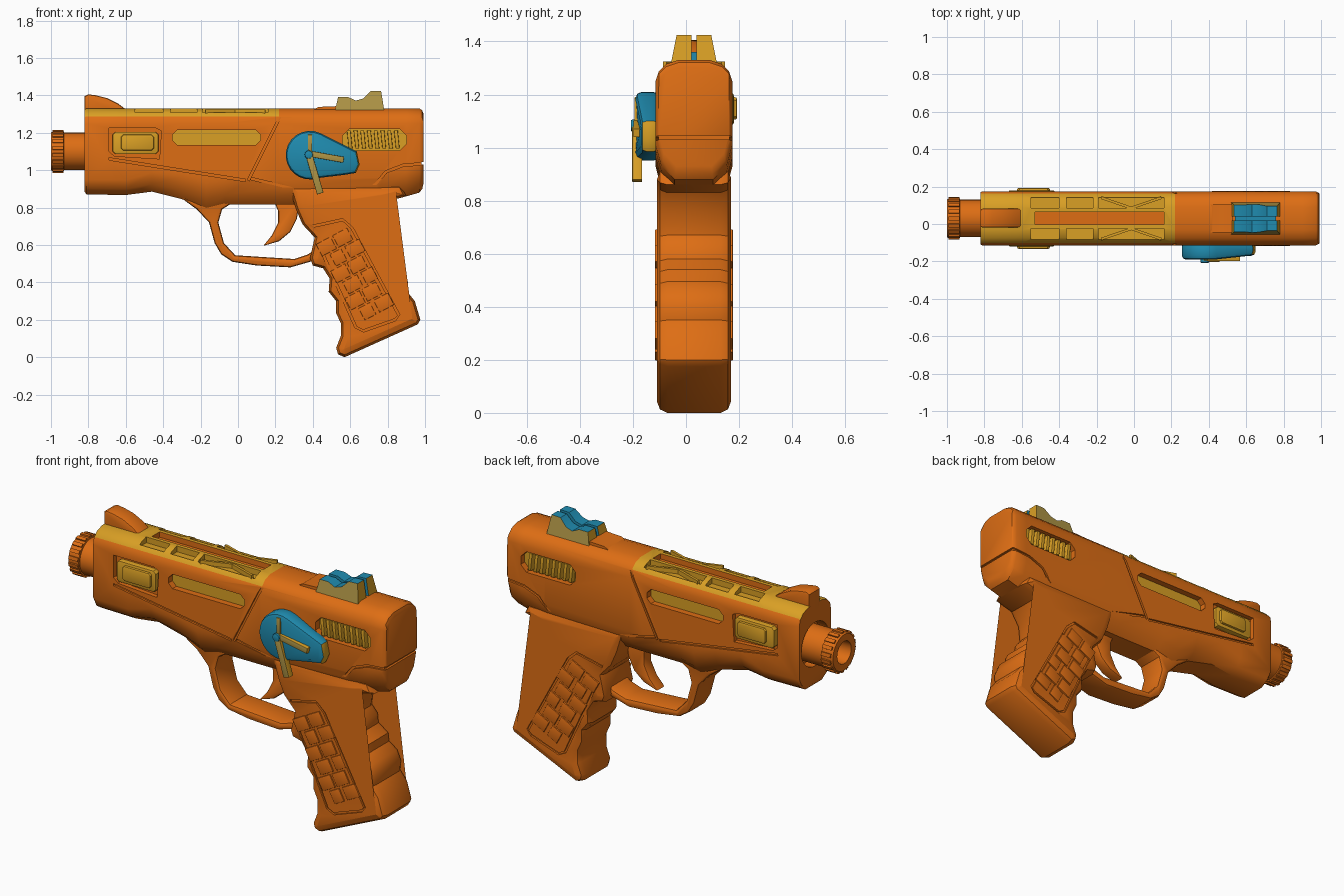
import bpy, bmesh, math
from mathutils import Vector, Matrix

if "Cube" in bpy.data.objects:
    bpy.data.objects.remove(bpy.data.objects["Cube"])

CY = 0.03    # centre plane of the toy
HW = 0.145   # half width of the body


def material(name, rgb):
    m = bpy.data.materials.new(name)
    m.diffuse_color = (*rgb, 1)
    m.use_nodes = True
    m.node_tree.nodes["Principled BSDF"].inputs["Base Color"].default_value = m.diffuse_color
    return m


MATS = [material("orange", (0.73, 0.155, 0.007)), material("yellow", (0.70, 0.35, 0.018)),
        material("blue", (0.014, 0.26, 0.43)), material("khaki", (0.43, 0.30, 0.06))]
ORANGE, YELLOW, BLUE, KHAKI = range(4)


def finish(name, bm, mat=ORANGE, angle=35):
    bmesh.ops.recalc_face_normals(bm, faces=bm.faces)
    me = bpy.data.meshes.new(name)
    bm.to_mesh(me)
    bm.free()
    ob = bpy.data.objects.new(name, me)
    bpy.context.collection.objects.link(ob)
    for m in MATS:
        me.materials.append(m)
    for p in me.polygons:
        p.material_index = mat
    smooth(ob, angle)
    return ob


def smooth(ob, angle=35):
    bpy.ops.object.select_all(action='DESELECT')
    ob.select_set(True)
    bpy.context.view_layer.objects.active = ob
    bpy.ops.object.shade_smooth_by_angle(angle=math.radians(angle))


def paint(ob, rule):
    for p in ob.data.polygons:
        p.material_index = rule(p.center, p.normal)


def skin(bm, rings):
    """Join rings of points with quads and cap both ends."""
    vs = [[bm.verts.new(p) for p in r] for r in rings]
    n = len(vs[0])
    for a, b in zip(vs, vs[1:]):
        for i in range(n):
            bm.faces.new((a[i], a[(i + 1) % n], b[(i + 1) % n], b[i]))
    bm.faces.new(vs[0])
    bm.faces.new(vs[-1])


def inset(pts, d):
    n = len(pts)
    area = sum(pts[i][0] * pts[(i + 1) % n][1] - pts[(i + 1) % n][0] * pts[i][1] for i in range(n))
    s = 1 if area > 0 else -1
    out = []
    for i in range(n):
        p, q, r = (Vector(pts[(i + k) % n]) for k in (-1, 0, 1))
        a, b = (q - p).normalized(), (r - q).normalized()
        na, nb = Vector((-a.y, a.x)) * s, Vector((-b.y, b.x)) * s
        m = na + nb
        out.append(q + m * (d / max(0.7, 1 + na.dot(nb))))
    return out


def prism(bm, pts, y0, y1, b=0.0):
    """Extrude an x-z outline along y with rounded rims of size b."""
    steps = [(b, 0), (0.3 * b, 0.3 * b), (0, b)] if b else [(0, 0)]
    lay = [(d, y0 + h) for d, h in steps] + [(d, y1 - h) for d, h in reversed(steps)]
    skin(bm, [[(p[0], y, p[1]) for p in inset(pts, d)] for d, y in lay])


def part(name, pts, y0, y1, b=0.0, mat=ORANGE):
    bm = bmesh.new()
    prism(bm, pts, y0, y1, b)
    return finish(name, bm, mat)


def both(bm, pts, a, c, b=0.0):
    """The same prism on both flanks, at distances a to c from the centre plane."""
    prism(bm, pts, CY - c, CY - a, b)
    prism(bm, pts, CY + a, CY + c, b)


def ribbon(path, w):
    v = [Vector(p) for p in path]
    side = []
    for i in range(len(v)):
        t = (v[min(i + 1, len(v) - 1)] - v[max(i - 1, 0)]).normalized()
        side.append(Vector((-t.y, t.x)) * w / 2)
    return [p + s for p, s in zip(v, side)] + [p - s for p, s in reversed(list(zip(v, side)))]


def rect(x0, x1, z0, z1):
    return [(x0, z0), (x1, z0), (x1, z1), (x0, z1)]


def cham(x0, x1, z0, z1, c):
    return [(x0 + c, z0), (x1 - c, z0), (x1, z0 + c), (x1, z1 - c),
            (x1 - c, z1), (x0 + c, z1), (x0, z1 - c), (x0, z0 + c)]


def lathe(bm, prof, n=32, z=1.1):
    skin(bm, [[(x, CY + max(r, 1e-4) * math.cos(t), z + max(r, 1e-4) * math.sin(t))
               for t in (2 * math.pi * i / n for i in range(n))] for x, r in prof])


def cut(ob, bm):
    c = finish("cutter", bm)
    c.hide_render = True
    m = ob.modifiers.new("cut", 'BOOLEAN')
    m.operation, m.solver, m.object, m.use_self = 'DIFFERENCE', 'EXACT', c, True
    bpy.context.view_layer.objects.active = ob
    bpy.ops.object.modifier_apply(modifier=m.name)
    bpy.data.objects.remove(c)


# body: rounded cross-sections along x (x, bottom, bottom rounding, top, half width)
def section(x, zb, rb, zt=1.33, hw=HW):
    half = [(0.06, zt), (0.105, zt - 0.015), (0.132, zt - 0.042), (hw, zt - 0.08),
            (hw, zb + rb), (hw * 0.85, zb + rb * 0.4), (hw * 0.5, zb)]
    return [(x, CY + y, z) for y, z in half] + [(x, CY - y, z) for y, z in reversed(half)]


bm = bmesh.new()
skin(bm, [section(*s) for s in [
    (-0.82, 0.885, 0.07, 1.325, 0.14), (-0.81, 0.87, 0.08), (-0.6, 0.867, 0.08), (-0.46, 0.885, 0.1),
    (-0.3, 0.845, 0.12), (-0.17, 0.79, 0.14), (-0.07, 0.815, 0.13), (0.22, 0.815, 0.13),
    (0.75, 0.83, 0.13), (0.9, 0.86, 0.13), (0.97, 0.88, 0.13), (0.985, 0.9, 0.13, 1.32, 0.138),
    (0.992, 0.93, 0.12, 1.30, 0.133)]])
body = finish("body", bm)

# flank pockets, top windows and muzzle recess
bm = bmesh.new()
both(bm, cham(-0.35, 0.12, 1.135, 1.215, 0.025), 0.11, 0.3)
both(bm, [(-0.69, 1.1), (-0.66, 1.075), (-0.42, 1.06), (-0.41, 1.21), (-0.44, 1.225), (-0.69, 1.225)], 0.12, 0.3)
both(bm, cham(0.56, 0.9, 1.105, 1.22, 0.035), 0.11, 0.3)
for x0, x1 in ((-0.55, -0.40), (-0.36, -0.22), (-0.19, 0.16)):
    both(bm, rect(x0, x1, 1.298, 1.4), 0.055, 0.112)
prism(bm, rect(-0.53, 0.16, 1.3, 1.4), CY - 0.034, CY + 0.034)
lathe(bm, [(-0.9, 0.122), (-0.76, 0.122)])
cut(body, bm)

# panel seams
for path in ([(0.225, 1.285), (0.055, 0.945)], [(-0.69, 1.06), (0.04, 0.945)],
             [(0.07, 0.955), (0.3, 0.9), (0.5, 0.865)],
             [(0.66, 0.87), (0.74, 0.93), (0.79, 0.99), (0.88, 1.025), (1.05, 1.04)]):
    bm = bmesh.new()
    both(bm, ribbon(path, 0.013), HW - 0.011, 0.3)
    cut(body, bm)
bm = bmesh.new()
prism(bm, rect(0.98, 1.1, 1.031, 1.044), -0.3, 0.4)
cut(body, bm)


def body_rule(c, n):
    off = abs(c.y - CY)
    if c.x < 0.22 and c.z > 1.284:
        return ORANGE if off < 0.0345 and c.z < 1.325 and -0.54 < c.x < 0.17 else YELLOW
    if abs(n.y) > 0.9 and off < 0.115 and 1.05 < c.z < 1.25 and c.x > -0.4:
        return YELLOW
    return ORANGE


paint(body, body_rule)
smooth(body)

# diagonal struts in the long top windows
bm = bmesh.new()
for s in (-1, 1):
    for d in (-1, 1):
        mtx = (Matrix.Translation((-0.015 + 0.08 * d, CY + s * 0.083, 1.312))
               @ Matrix.Rotation(d * s * 0.33, 4, 'Z') @ Matrix.Diagonal((0.17, 0.014, 0.024, 1)))
        bmesh.ops.create_cube(bm, size=1, matrix=mtx)
finish("top_struts", bm, YELLOW)

# side blocks
bm = bmesh.new()
both(bm, cham(-0.67, -0.425, 1.085, 1.205, 0.015), 0.1, 0.15, 0.008)
both(bm, cham(-0.625, -0.45, 1.105, 1.19, 0.012), 0.14, 0.163, 0.008)
finish("side_blocks", bm, YELLOW)

# rear vent ribs
bm = bmesh.new()
for i in range(8):
    x = 0.592 + i * 0.036
    both(bm, [(x, 1.115), (x + 0.02, 1.115), (x + 0.01, 1.212), (x - 0.01, 1.212)], 0.1, 0.138, 0.004)
finish("vent_ribs", bm, YELLOW)

# barrel and ribbed muzzle
bm = bmesh.new()
lathe(bm, [(-0.74, 0), (-0.74, 0.1), (-0.93, 0.1), (-0.932, 0.107), (-0.99, 0.107), (-1, 0.1),
           (-1, 0.062), (-0.86, 0.058), (-0.86, 0)])
for i in range(18):
    mtx = (Matrix.Translation((-0.963, CY, 1.1)) @ Matrix.Rotation(i * math.pi / 9, 4, 'X')
           @ Matrix.Translation((0, 0, 0.105)) @ Matrix.Diagonal((0.058, 0.02, 0.018, 1)))
    bmesh.ops.create_cube(bm, size=1, matrix=mtx)
finish("barrel", bm)

# front sight
part("front_sight", [(-0.82, 1.28), (-0.82, 1.395), (-0.8, 1.405), (-0.76, 1.4), (-0.7, 1.385),
                     (-0.64, 1.355), (-0.6, 1.325), (-0.6, 1.28)], CY - 0.048, CY + 0.052, 0.01)

# rear sight: two cheeks with a floor between
cheek = [(0.515, 1.3), (0.535, 1.39), (0.59, 1.39), (0.63, 1.372), (0.67, 1.383),
         (0.71, 1.422), (0.765, 1.424), (0.785, 1.3)]
bm = bmesh.new()
both(bm, cheek, 0.01, 0.09, 0.0)
for v in bm.verts:  # lean the outer sides inward
    if abs(v.co.y - CY) > 0.05:
        v.co.y -= math.copysign(max(0, v.co.z - 1.3) * 0.2, v.co.y - CY)
sight = finish("rear_sight", bm)
paint(sight, lambda c, n: BLUE if n.z > 0.5 or (abs(c.y - CY) < 0.02 and abs(n.y) > 0.5)
      else KHAKI if abs(n.y) > 0.5 else YELLOW)
part("rear_sight_floor", rect(0.54, 0.76, 1.31, 1.36), CY - 0.03, CY + 0.03, 0, BLUE)
part("sight_ramp", [(0.4, 1.32), (0.43, 1.338), (0.53, 1.342), (0.53, 1.32)], CY - 0.075, CY + 0.075)

# trigger guard
outer = [(-0.33, 0.87), (-0.22, 0.79), (-0.155, 0.72), (-0.125, 0.61), (-0.09, 0.55), (-0.03, 0.51),
         (0.1, 0.49), (0.28, 0.48), (0.42, 0.52)]
inner = [(0.43, 0.59), (0.375, 0.55), (0.3, 0.525), (0.14, 0.535), (-0.015, 0.545), (-0.075, 0.61),
         (-0.105, 0.72), (-0.085, 0.79), (-0.03, 0.825), (-0.03, 0.87)]
part("trigger_guard", outer + inner, CY - 0.08, CY + 0.08, 0.014)
part("trigger", [(0.19, 0.84), (0.33, 0.84), (0.315, 0.74), (0.28, 0.67), (0.22, 0.62), (0.135, 0.595),
                 (0.18, 0.65), (0.215, 0.72), (0.215, 0.78)], CY - 0.035, CY + 0.035, 0.01)

# grip with scalloped front and back
grip = part("grip", [
    (0.27, 0.92), (0.31, 0.79), (0.345, 0.71), (0.41, 0.64), (0.385, 0.53), (0.4, 0.49), (0.455, 0.475),
    (0.49, 0.42), (0.485, 0.35), (0.525, 0.3), (0.525, 0.235), (0.55, 0.18), (0.55, 0.115), (0.525, 0.05),
    (0.535, 0.015), (0.57, 0.0), (0.96, 0.175), (0.975, 0.2), (0.945, 0.3), (0.905, 0.35), (0.91, 0.4),
    (0.885, 0.46), (0.835, 0.495), (0.83, 0.54), (0.77, 0.58), (0.765, 0.63), (0.73, 0.67), (0.74, 0.76),
    (0.785, 0.83), (0.9, 0.86), (0.87, 0.92)], CY - 0.14, CY + 0.14, 0.04)
bm = bmesh.new()
both(bm, ribbon([(0.4, 0.7), (0.56, 0.735), (0.61, 0.69), (0.86, 0.225), (0.84, 0.2), (0.67, 0.14),
                 (0.63, 0.16), (0.45, 0.56)], 0.012), 0.13, 0.3)
cut(grip, bm)
smooth(grip)

# grip tiles in a staggered pattern along the slant
bm = bmesh.new()
u, v = Vector((0.47, -0.88)), Vector((0.88, 0.47))
for i in range(6):
    for j in (-1, 1):
        c = Vector((0.525, 0.62)) + u * (0.082 * i) + v * (0.05 * j + (0.02 if i % 2 else -0.01))
        w, h = (0.044 if (i + j) % 4 else 0.034), 0.036
        both(bm, [c - u * h - v * w, c - u * h + v * w, c + u * h + v * w, c + u * h - v * w], 0.135, 0.147, 0.003)
finish("grip_tiles", bm)

# selector dial on the front flank
arc = [(0.385 + 0.13 * math.cos(math.radians(a)), 1.08 + 0.13 * math.sin(math.radians(a)))
       for a in range(65, 296, 15)]
dial = part("dial", arc + [(0.57, 0.975), (0.63, 0.985), (0.65, 1.03), (0.635, 1.1)], -0.19, -0.1, 0.022, BLUE)
for vert in dial.data.vertices:  # the tail is thinner than the hub
    if vert.co.y < -0.15 and vert.co.x > 0.5:
        vert.co.y += 0.02
paint(dial, lambda c, n: YELLOW if c.x > 0.62 and n.x > 0.6 else BLUE)

# dial levers
bm = bmesh.new()
prism(bm, ribbon([(0.385, 1.19), (0.385, 1.1)], 0.022), -0.195, -0.16, 0.003)
prism(bm, ribbon([(0.37, 1.09), (0.565, 1.055)], 0.032), -0.198, -0.15, 0.003)
prism(bm, ribbon([(0.38, 1.08), (0.44, 0.875)], 0.036), -0.203, -0.165, 0.003)
levers = finish("dial_levers", bm)
paint(levers, lambda c, n: KHAKI if abs(n.y) > 0.5 else YELLOW)
part("dial_pin", [(0.378 + 0.022 * math.cos(i * math.pi / 6), 1.083 + 0.022 * math.sin(i * math.pi / 6))
                  for i in range(12)], -0.208, -0.18, 0.004, BLUE)
